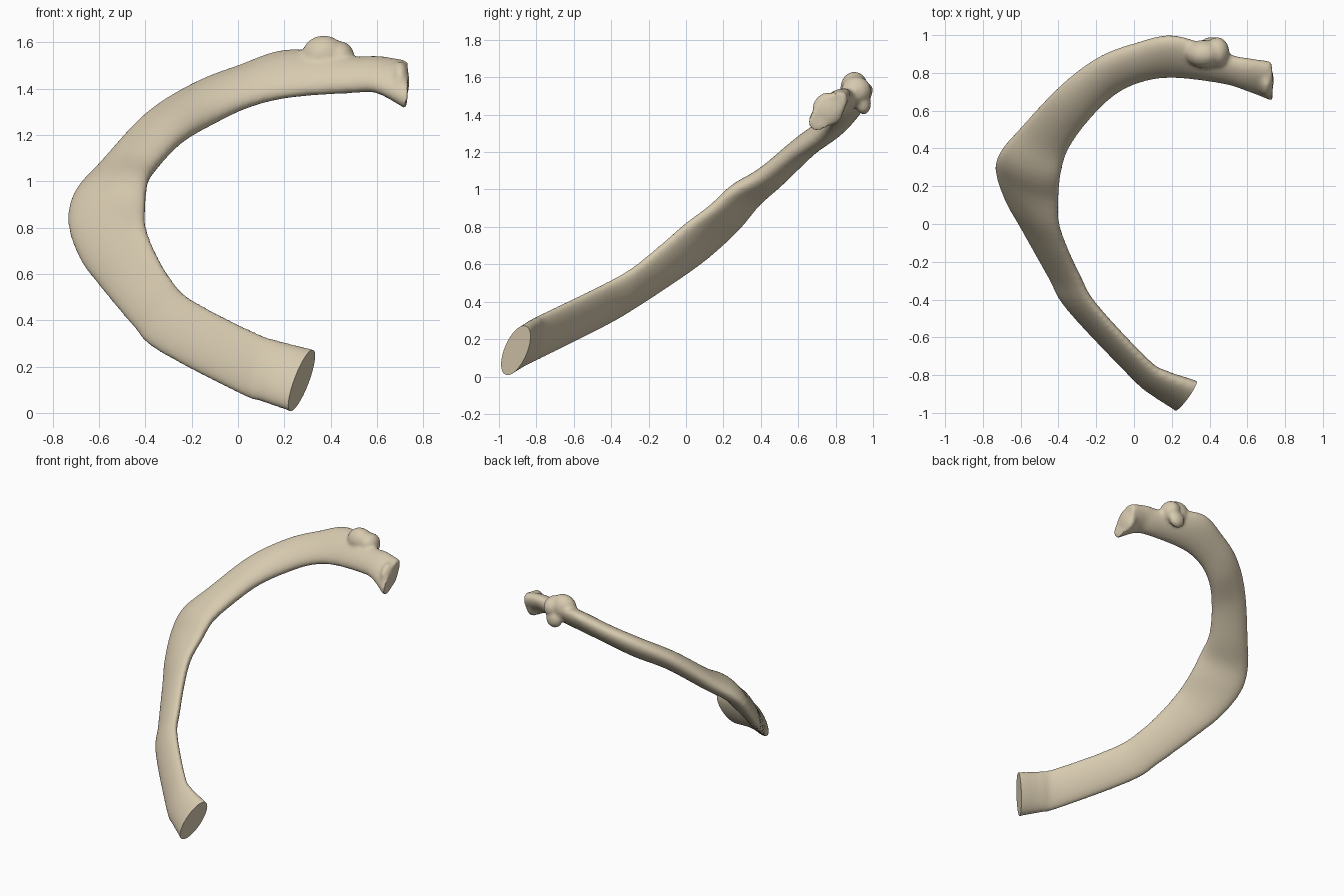
import bpy
import bmesh
import math
from mathutils import Vector, Matrix

cube = bpy.data.objects.get("Cube")
if cube:
    bpy.data.objects.remove(cube, do_unlink=True)

# One flat bone colour
bone = bpy.data.materials.new("pale bone")
bone.use_nodes = True
colour = (0.68, 0.59, 0.43, 1)
bone.diffuse_color = colour
shader = bone.node_tree.nodes["Principled BSDF"]
shader.inputs["Base Color"].default_value = colour
shader.inputs["Roughness"].default_value = 0.8

# Stations along the shaft: outer edge, inner edge, thickness
STATIONS = [
    ((.32, -1.05, -.03), (.44, -.90, .24), .14),
    ((.22, -.97, .01), (.33, -.85, .27), .13),
    ((.10, -.89, .05), (.18, -.80, .31), .11),
    ((0, -.81, .085), (.07, -.73, .35), .09),
    ((-.35, -.44, .27), (-.20, -.44, .49), .09),
    ((-.45, -.27, .37), (-.29, -.28, .58), .09),
    ((-.60, 0, .55), (-.36, -.13, .70), .10),
    ((-.68, .14, .66), (-.40, 0, .81), .11),
    ((-.73, .28, .80), (-.40, .13, .90), .12),
    ((-.71, .38, .93), (-.39, .25, 1.0), .13),
    ((-.60, .51, 1.06), (-.35, .39, 1.07), .13),
    ((-.40, .72, 1.28), (-.24, .55, 1.18), .13),
    ((-.20, .87, 1.41), (-.10, .69, 1.26), .13),
    ((0, .95, 1.49), (.05, .76, 1.33), .12),
    ((.22, .99, 1.56), (.22, .78, 1.37), .12),
    ((.50, .89, 1.53), (.48, .75, 1.39), .11),
    ((.61, .87, 1.53), (.60, .71, 1.39), .11),
    ((.73, .85, 1.51), (.73, .66, 1.32), .13),
]
SIDES = 28
STEPS = 6


def catmull(a, b, c, d, t):
    return 0.5 * (2 * b + (c - a) * t + (2 * a - 5 * b + 4 * c - d) * t ** 2
                  + (3 * b - a - 3 * c + d) * t ** 3)


def sample(values):
    """Smooth values through every station."""
    last = len(values) - 1
    result = []
    for i in range(last):
        four = [values[min(max(i + k, 0), last)] for k in (-1, 0, 1, 2)]
        result += [catmull(*four, s / STEPS) for s in range(STEPS)]
    return result + [values[last]]


outer = sample([Vector(s[0]) for s in STATIONS])
inner = sample([Vector(s[1]) for s in STATIONS])
thick = sample([s[2] for s in STATIONS])
centre = [(a + b) / 2 for a, b in zip(outer, inner)]

# Shaft, neck and head: flattened oval sections lofted end to end
bm = bmesh.new()
rings = []
for i, mid in enumerate(centre):
    along = centre[min(i + 1, len(centre) - 1)] - centre[max(i - 1, 0)]
    half = (inner[i] - outer[i]) / 2
    normal = along.cross(half).normalized() * thick[i] / 2
    ring = []
    for k in range(SIDES):
        angle = math.tau * k / SIDES
        ring.append(bm.verts.new(mid + half * math.cos(angle) + normal * math.sin(angle)))
    rings.append(ring)
for a, b in zip(rings, rings[1:]):
    for k in range(SIDES):
        n = (k + 1) % SIDES
        bm.faces.new((a[k], a[n], b[n], b[k]))
bm.faces.new(rings[0])
bm.faces.new(rings[-1])


# Knobs that merge into the shaft
def knob(location, size):
    place = Matrix.Translation(location) @ Matrix.Diagonal((*size, 1))
    bmesh.ops.create_uvsphere(bm, u_segments=24, v_segments=16, radius=1, matrix=place)


knob((.37, .90, 1.54), (.095, .075, .09))      # tubercle crown
knob((.44, .91, 1.53), (.065, .08, .075))      # tubercle facet
knob((.41, .95, 1.46), (.06, .04, .06))        # tubercle rear
knob((.70, .76, 1.43), (.04, .085, .09))       # head
bmesh.ops.recalc_face_normals(bm, faces=bm.faces)

mesh = bpy.data.meshes.new("rib_bone")
bm.to_mesh(mesh)
bm.free()
rib = bpy.data.objects.new("rib_bone", mesh)
bpy.context.collection.objects.link(rib)

# Fuse everything into one smooth skin
remesh = rib.modifiers.new("fuse", 'REMESH')
remesh.mode = 'VOXEL'
remesh.voxel_size = 0.012
relax = rib.modifiers.new("relax", 'SMOOTH')
relax.factor = 0.5
relax.iterations = 6
graph = bpy.context.evaluated_depsgraph_get()
rib_mesh = bpy.data.meshes.new_from_object(rib.evaluated_get(graph))
rib.modifiers.clear()
rib.data = rib_mesh

# Cut the front end flat and close it
bm = bmesh.new()
bm.from_mesh(rib_mesh)
start, stop = Vector(STATIONS[1][0]), Vector(STATIONS[1][1])
across = stop - start
forward = centre[0] - centre[STEPS]
forward -= across * forward.dot(across) / across.length_squared
cut = bmesh.ops.bisect_plane(bm, geom=bm.verts[:] + bm.edges[:] + bm.faces[:],
                             plane_co=start, plane_no=forward, clear_outer=True)
edges = [e for e in cut["geom_cut"] if isinstance(e, bmesh.types.BMEdge)]
bmesh.ops.contextual_create(bm, geom=edges)
bmesh.ops.recalc_face_normals(bm, faces=bm.faces)
bm.to_mesh(rib_mesh)
bm.free()
rib_mesh.materials.clear()
rib_mesh.materials.append(bone)

bpy.ops.object.select_all(action='DESELECT')
rib.select_set(True)
bpy.context.view_layer.objects.active = rib
bpy.ops.object.shade_smooth_by_angle(angle=math.radians(40))
